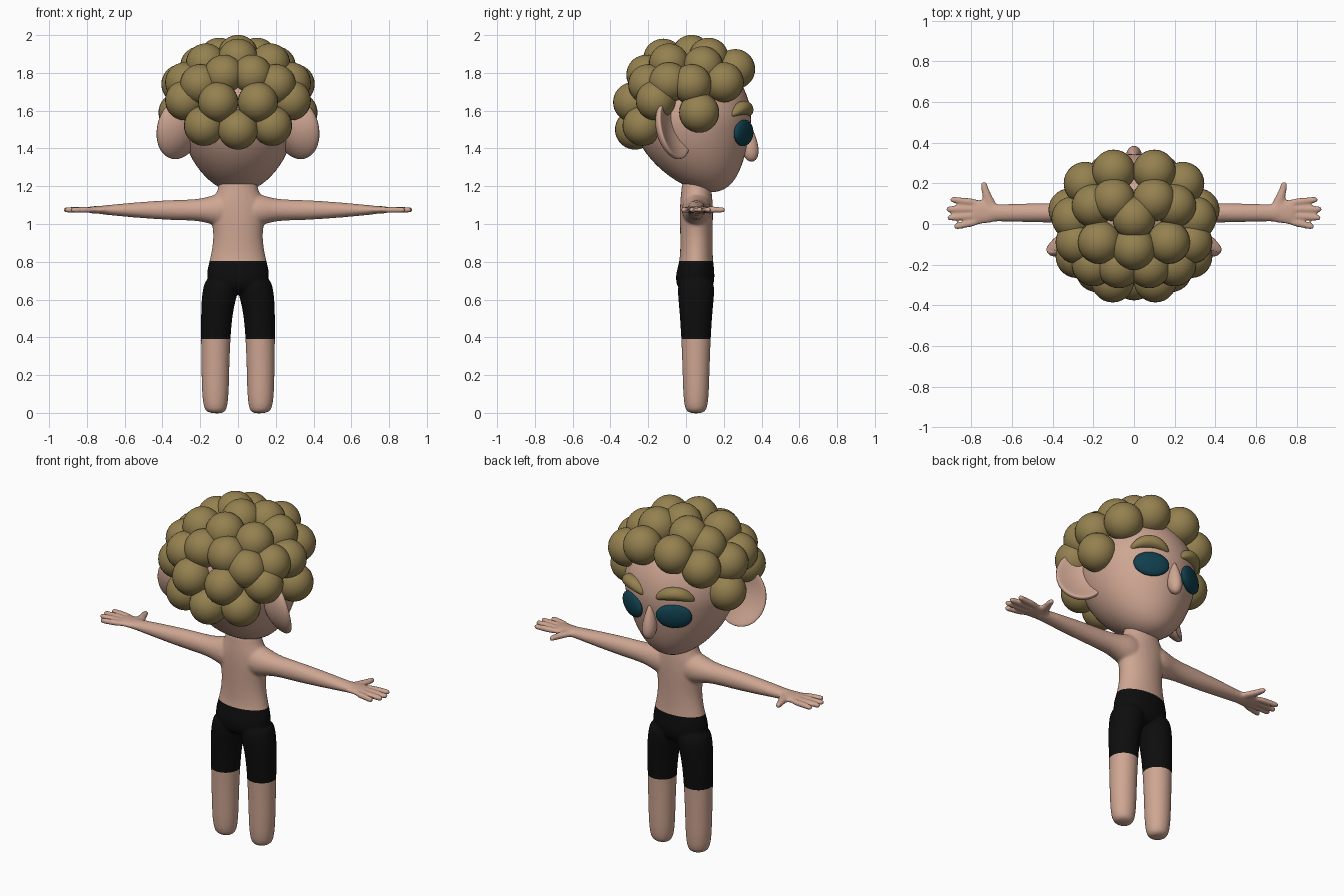
import bpy, bmesh, math
from mathutils import Vector, Matrix

if "Cube" in bpy.data.objects:
    bpy.data.objects.remove(bpy.data.objects["Cube"])


def material(name, rgb):
    m = bpy.data.materials.new(name)
    m.diffuse_color = (*rgb, 1)
    m.use_nodes = True
    m.node_tree.nodes["Principled BSDF"].inputs["Base Color"].default_value = m.diffuse_color
    return m


SKIN = material("skin", (0.62, 0.38, 0.29))
HAIR = material("hair", (0.30, 0.22, 0.08))
TEAL = material("eye_teal", (0.005, 0.05, 0.075))
BLACK = material("shorts_black", (0.004, 0.004, 0.004))


def make(name, bm, mat):
    bmesh.ops.recalc_face_normals(bm, faces=bm.faces)
    for f in bm.faces:
        f.smooth = True
    me = bpy.data.meshes.new(name)
    bm.to_mesh(me)
    bm.free()
    ob = bpy.data.objects.new(name, me)
    if mat:
        me.materials.clear()
        me.materials.append(mat)
    bpy.context.collection.objects.link(ob)
    return ob


def ball(bm, matrix, shape=None, u=32, v=20):
    """Unit sphere, optionally reshaped per vertex, then placed."""
    verts = bmesh.ops.create_uvsphere(bm, u_segments=u, v_segments=v, radius=1)["verts"]
    for p in verts:
        p.co = matrix @ (Vector(shape(*p.co)) if shape else p.co)


def tube(bm, rings, n=16):
    """Capped loft through elliptical rings (centre, radius_u, radius_v)."""
    d = (Vector(rings[-1][0]) - Vector(rings[0][0])).normalized()
    v = Vector((0, 1, 0)) if abs(d.z) > 0.9 else Vector((0, 0, 1))
    u = v.cross(d)
    loops = []
    for c, ru, rv in rings:
        loops.append([bm.verts.new(Vector(c) + u * ru * math.cos(t) + v * rv * math.sin(t))
                      for t in (2 * math.pi * i / n for i in range(n))])
    for a, b in zip(loops, loops[1:]):
        for i in range(n):
            bm.faces.new((a[i], a[(i + 1) % n], b[(i + 1) % n], b[i]))
    bm.faces.new(loops[0][::-1])
    bm.faces.new(loops[-1])


def place(loc, rot=(0, 0, 0), scale=(1, 1, 1)):
    r = Matrix.Rotation(rot[2], 4, 'Z') @ Matrix.Rotation(rot[0], 4, 'X')
    return Matrix.Translation(loc) @ r @ Matrix.Diagonal((*scale, 1))


# Torso and neck: z, centre y, half width, half depth
bm = bmesh.new()
tube(bm, [((0, y, z), rx, ry) for z, y, rx, ry in (
    (0.63, .05, .08, .07), (0.67, .048, .15, .10), (0.73, .048, .175, .108), (0.80, .055, .155, .09),
    (0.88, .055, .137, .087), (0.96, .055, .132, .088), (1.05, .055, .15, .09),
    (1.11, .055, .15, .088), (1.15, .055, .125, .085), (1.19, .055, .105, .08), (1.25, .055, .10, .075))])
for s in (1, -1):
    # Leg: z, centre x, half width, half depth
    tube(bm, [((s * x, .053, z), rx, ry) for z, x, rx, ry in (
        (-.004, .12, .045, .042), (.025, .12, .064, .062), (.10, .12, .073, .07), (.25, .12, .076, .074),
        (.40, .118, .08, .08), (.52, .113, .085, .088), (.60, .103, .092, .096),
        (.66, .09, .097, .10), (.72, .08, .09, .09))])
    # Arm: x, half depth, half height
    tube(bm, [((s * x, .055, 1.074), ry, rz) for x, ry, rz in (
        (.04, .08, .10), (.12, .08, .085), (.18, .065, .064), (.25, .055, .056), (.35, .05, .055),
        (.50, .048, .045), (.62, .044, .034), (.70, .043, .026), (.74, .045, .022))])
    # Palm, fingers and thumb
    tube(bm, [((s * x, y, 1.075), r, h) for x, y, r, h in (
        (.66, .055, .045, .028), (.71, .06, .055, .022), (.76, .06, .064, .02), (.80, .058, .064, .018))])
    for y0, x1, y1 in ((.105, .905, .12), (.073, .925, .073), (.042, .92, .03), (.012, .888, -.014)):
        tube(bm, [((s * .76, y0, 1.075), .02, .018),
                  ((s * (.76 + x1) / 2, (y0 + y1) / 2, 1.075), .018, .018),
                  ((s * (x1 - .01), y1, 1.075), .017, .017), ((s * x1, y1, 1.075), .012, .012)], 10)
    tube(bm, [((s * .695, .06, 1.075), .045, .02), ((s * .722, .13, 1.075), .024, .019),
              ((s * .74, .195, 1.075), .018, .017), ((s * .743, .21, 1.075), .012, .012)], 10)

# Fuse the limbs into one smooth skin
form = make("body_form", bm, None)
form.modifiers.new("round", 'SUBSURF').levels = 2
rm = form.modifiers.new("fuse", 'REMESH')
rm.mode, rm.voxel_size = 'VOXEL', 0.007
sm = form.modifiers.new("relax", 'SMOOTH')
sm.factor, sm.iterations = 0.5, 12
deps = bpy.context.evaluated_depsgraph_get()
skin_mesh = bpy.data.meshes.new_from_object(form.evaluated_get(deps))
bpy.data.objects.remove(form)

# Cut the skin at waist and knee, and keep the shorts as their own part
for name, mat, is_shorts in (("body", SKIN, False), ("shorts", BLACK, True)):
    bm = bmesh.new()
    bm.from_mesh(skin_mesh)
    for z in (0.39, 0.805):
        bmesh.ops.bisect_plane(bm, geom=bm.verts[:] + bm.edges[:] + bm.faces[:],
                               plane_co=(0, 0, z), plane_no=(0, 0, 1))
    drop = [f for f in bm.faces
            if (0.39 < f.calc_center_median().z < 0.805) != is_shorts]
    bmesh.ops.delete(bm, geom=drop, context='FACES')
    make(name, bm, mat)


# Head: egg with the chin pulled forward
def egg(x, y, z):
    k = min(z, 0)
    w = 1 + 0.13 * k
    return x * w * .31, y * w * .315 + .10 * k * k, z * (.385 if z < 0 else .34)


bm = bmesh.new()
ball(bm, place((0, .03, 1.553)), egg, 48, 32)
make("head", bm, SKIN)

# Curly hair: clusters of balls, the off-centre ones mirrored
CURLS = [(0, .03, 1.895), (0, -.12, 1.875), (0, -.27, 1.5), (.10, .12, 1.88), (.10, .26, 1.82),
         (.24, .20, 1.75), (.20, .09, 1.835), (.30, .03, 1.74), (.17, -.09, 1.85), (.28, -.09, 1.75),
         (.075, -.21, 1.79), (.20, -.20, 1.74), (.28, -.16, 1.655), (.105, -.28, 1.645),
         (.18, -.23, 1.52), (.315, .07, 1.59)]
bm = bmesh.new()
for x, y, z in CURLS:
    for s in ((1, -1) if x else (1,)):
        ball(bm, place((s * x, y, z), scale=(.106,) * 3), None, 28, 18)
make("curly_hair", bm, HAIR)


# Ears: cupped discs facing forward and outward
def cup(x, y, z):
    r2 = x * x + z * z
    return .135 * x, .03 * math.copysign(abs(y) ** .6, y) - .05 * (1 - r2), .165 * z


for s, side in ((1, "right"), (-1, "left")):
    bm = bmesh.new()
    ball(bm, place((s * .315, -.065, 1.505), (.22, 0, -s * .6)), cup)
    make(side + "_ear", bm, SKIN)

    # Eye
    bm = bmesh.new()
    ball(bm, place((s * .135, .305, 1.482), (-.06, 0, -s * .47), (.098, .03, .07)))
    make(side + "_eye", bm, TEAL)

    # Eyebrow: bent sausage following the forehead
    bm = bmesh.new()
    ball(bm, place((s * .14, .305, 1.615), (.1, 0, -s * .47)),
         lambda x, y, z: (.108 * math.copysign(abs(x) ** .85, x), .04 * y - .03 * x * x,
                          .036 * z - .035 * x * x))
    make(side + "_eyebrow", bm, HAIR)

# Nose: teardrop, narrow at the bridge
bm = bmesh.new()
ball(bm, place((0, .335, 1.435)),
     lambda x, y, z: (x * (.034 - .018 * z), y * (.042 - .015 * z) - .012 * z, .105 * z))
make("nose", bm, SKIN)
